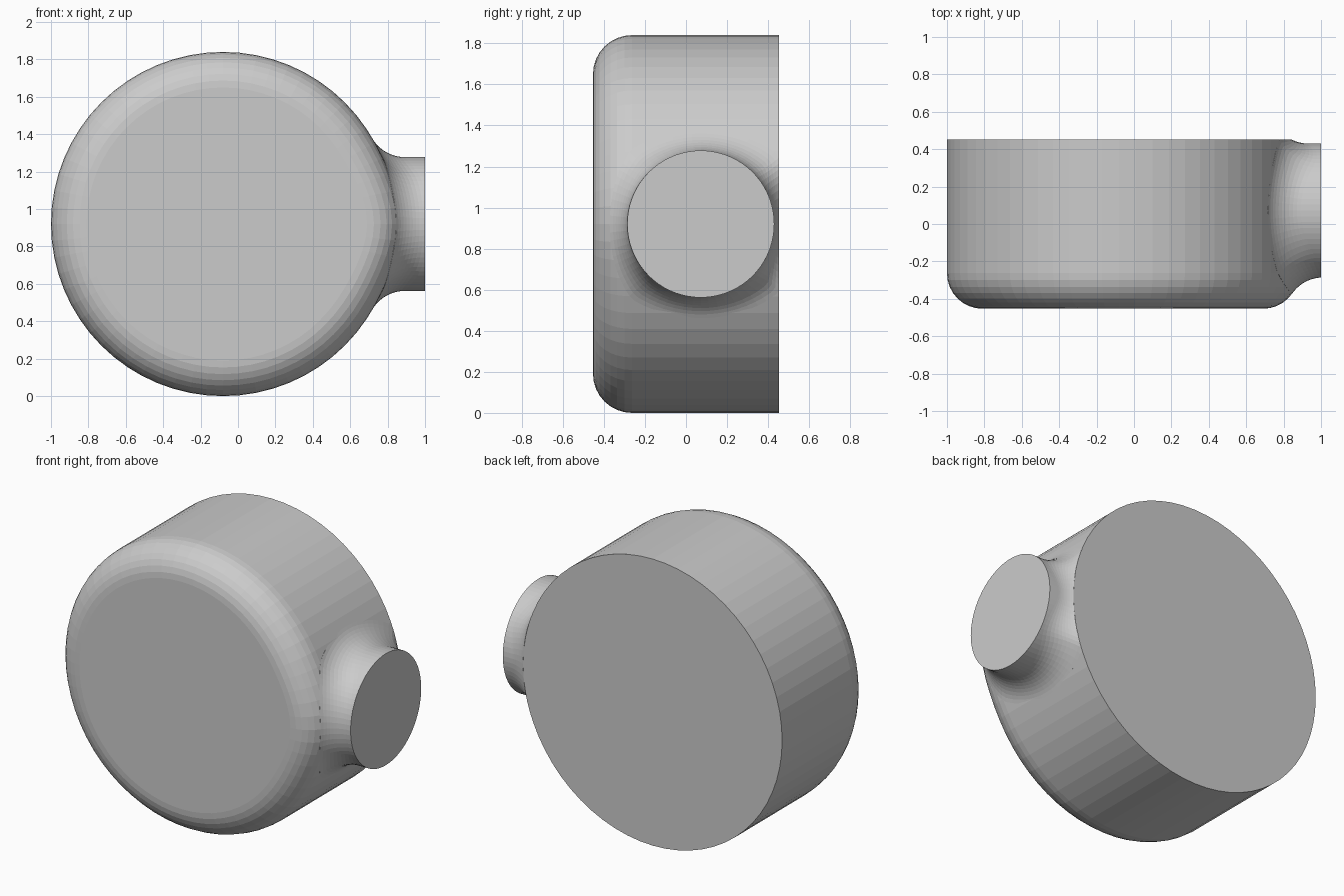
import bpy, bmesh, math
from mathutils import Vector

if "Cube" in bpy.data.objects:
    bpy.data.objects.remove(bpy.data.objects["Cube"])

CX, CZ = -0.08, 0.92          # drum axis
RAD, HALF, RND = 0.92, 0.453, 0.19
SY, SR, FIL = 0.072, 0.358, 0.2   # stub axis, radius and fillet


def smooth(a, b, v):
    t = max(0, min(1, (v - a) / (b - a)))
    return t * t * (3 - 2 * t)


def swell(p):
    # the rounded front edge swells slightly where it meets the stub
    w = smooth(0.35, 0.64, p.x) * smooth(0.0, 0.3, -p.y) * math.exp(-((p.z - CZ) / 0.25) ** 2)
    return Vector((min(1, p.x + 0.04 * w), p.y, p.z))


def skin(name, rings):
    # join closed rings of points into a capped tube
    bm = bmesh.new()
    loops = [[bm.verts.new(swell(p)) for p in r] for r in rings]
    n = len(loops[0])
    for a, b in zip(loops, loops[1:]):
        for i in range(n):
            j = (i + 1) % n
            bm.faces.new((a[i], a[j], b[j], b[i]))
    bm.faces.new(loops[0])
    bm.faces.new(loops[-1])
    bmesh.ops.recalc_face_normals(bm, faces=bm.faces)
    mesh = bpy.data.meshes.new(name)
    bm.to_mesh(mesh)
    bm.free()
    ob = bpy.data.objects.new(name, mesh)
    bpy.context.collection.objects.link(ob)
    return ob


def nearest(p):
    # closest point on the drum surface
    rho, y = math.hypot(p.x - CX, p.z - CZ), p.y
    if y < RND - HALF:
        core = Vector((min(rho, RAD - RND), RND - HALF))
        q = core + (Vector((rho, y)) - core).normalized() * RND
    else:
        q = Vector((min(rho, RAD), min(y, HALF)))
    k = q.x / rho
    return Vector((CX + (p.x - CX) * k, q.y, CZ + (p.z - CZ) * k))


# drum: lathed profile with a rounded front edge
profile = [(RAD, HALF)]
for i in range(9):
    a = math.pi / 2 * i / 8
    profile.append((RAD - RND + RND * math.cos(a), RND - HALF - RND * math.sin(a)))
N = 64
skin("drum", [[Vector((CX + r * math.cos(t), y, CZ + r * math.sin(t)))
               for t in (2 * math.pi * i / N for i in range(N))] for r, y in profile])

# side stub: rolling-ball fillet from the drum to a short round neck
M, STEPS = 72, 10
columns = []
for i in range(M):
    t = 2 * math.pi * i / M
    d = Vector((0, math.cos(t), math.sin(t)))
    axis = Vector((0, SY, CZ))
    lo, hi = 0.6, 1.3
    for _ in range(40):
        mid = (lo + hi) / 2
        c = axis + d * (SR + FIL) + Vector((mid, 0, 0))
        if (c - nearest(c)).length < FIL:
            lo = mid
        else:
            hi = mid
    start = (nearest(c) - c).normalized()
    col = [c + start * (FIL + 0.03)]
    for s in range(STEPS + 1):
        col.append(c + start.slerp(-d, s / STEPS) * FIL)
    col.append(axis + d * SR + Vector((1, 0, 0)))
    columns.append(col)
skin("side_stub", list(zip(*columns)))
